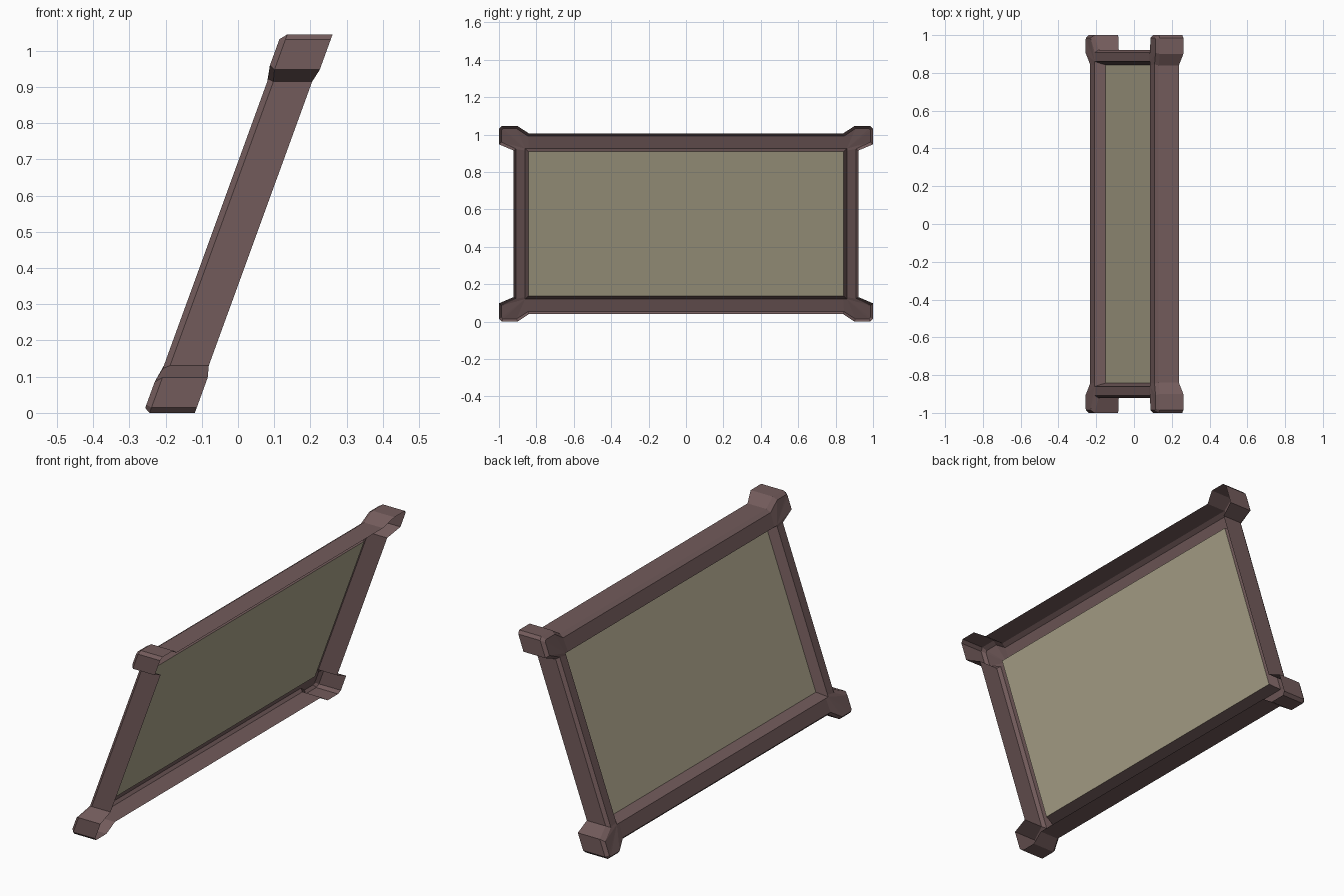
import bpy, bmesh, math

if "Cube" in bpy.data.objects:
    bpy.data.objects.remove(bpy.data.objects["Cube"])

MID = 0.5225                       # half the height
LEAN = math.tan(math.radians(20))  # the frame is sheared towards +x

# One quarter of the outline as (y, z) around the centre, with its depth
OUTER = [(0.84, 0.483), (0.90, 0.5225), (0.985, 0.5225),
         (1.0, 0.508), (1.0, 0.425), (0.922, 0.392)]
CHAMFER = [(0.845, 0.469), (0.906, 0.509), (0.978, 0.509),
           (0.986, 0.50), (0.986, 0.437), (0.908, 0.40)]
DEPTH = [0.062, 0.071, 0.071, 0.071, 0.071, 0.062]


def place(u, y, z):
    return (u + LEAN * z, y, z + MID)


def ring(quarter, depths):
    """Mirror a quarter outline into a full closed loop."""
    q = [(d, y, z) for d, (y, z) in zip(depths, quarter)]
    pts = []
    for sy, sz, step in ((1, 1, 1), (1, -1, -1), (-1, -1, 1), (-1, 1, -1)):
        pts += [place(u, sy * y, sz * z) for u, y, z in q[::step]]
    return pts


def clamp(y_max, z_max):
    return [(min(y, y_max), min(z, z_max)) for y, z in OUTER]


def material(name, colour):
    m = bpy.data.materials.new(name)
    m.diffuse_color = (*colour, 1)
    m.use_nodes = True
    m.node_tree.nodes["Principled BSDF"].inputs["Base Color"].default_value = m.diffuse_color
    return m


def make(name, rings, cap, mat):
    bm = bmesh.new()
    loops = [[bm.verts.new(p) for p in r] for r in rings]
    n = len(loops[0])
    for a, b in zip(loops, loops[1:]):
        for i in range(n):
            j = (i + 1) % n
            bm.faces.new((a[i], a[j], b[j], b[i]))
    if cap:
        bm.faces.new(loops[-1])
    bmesh.ops.remove_doubles(bm, verts=bm.verts, dist=1e-4)
    mesh = bpy.data.meshes.new(name)
    bm.to_mesh(mesh)
    bm.free()
    mesh.materials.append(mat)
    obj = bpy.data.objects.new(name, mesh)
    bpy.context.collection.objects.link(obj)
    return obj


wood = material("frame_wood", (0.17, 0.105, 0.105))
canvas = material("canvas", (0.43, 0.39, 0.27))

# Frame: a moulding shell, open at the back
make("frame", [
    ring(OUTER, DEPTH),                              # open back rim
    ring(OUTER, [-d + 0.017 for d in DEPTH]),        # outer wall
    ring(CHAMFER, [-d for d in DEPTH]),              # chamfered edge
    ring(clamp(0.86, 0.402), [-0.062] * 6),          # front face
    ring(clamp(0.842, 0.386), [-0.01] * 6),          # sloped inner lip
], False, wood)

# Flat picture panel set into the lip
make("panel", [ring([(0.842, 0.386)], [-0.01])], True, canvas)
